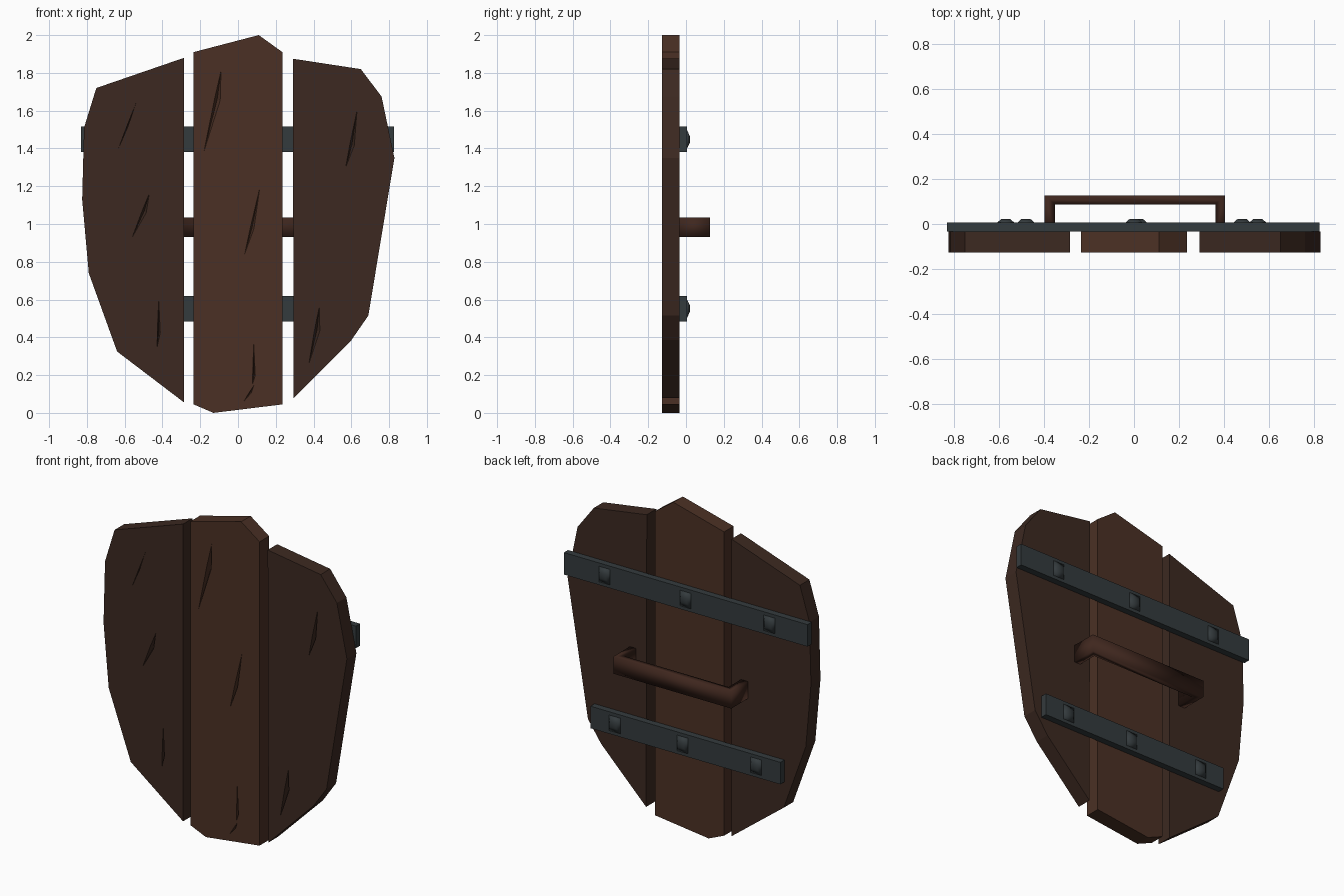
import bpy, bmesh
from mathutils import Vector

if "Cube" in bpy.data.objects:
    bpy.data.objects.remove(bpy.data.objects["Cube"])


def material(name, rgb):
    m = bpy.data.materials.new(name)
    m.diffuse_color = (*rgb, 1)
    m.use_nodes = True
    m.node_tree.nodes["Principled BSDF"].inputs["Base Color"].default_value = m.diffuse_color
    return m


dark_wood = material("dark_wood", (0.045, 0.022, 0.015))
mid_wood = material("mid_wood", (0.07, 0.03, 0.018))
iron = material("iron", (0.034, 0.043, 0.047))
grip_wood = material("grip_wood", (0.05, 0.02, 0.013))
FRONT, BACK = -0.126, -0.034


def finish(name, bm, mat, smooth=False):
    bmesh.ops.recalc_face_normals(bm, faces=bm.faces)
    for f in bm.faces:
        f.smooth = smooth
    me = bpy.data.meshes.new(name)
    bm.to_mesh(me)
    bm.free()
    ob = bpy.data.objects.new(name, me)
    bpy.context.collection.objects.link(ob)
    if mat:
        me.materials.append(mat)
    return ob


def prism(name, pts, depth, mat):
    """Extrude a closed 3D outline along a vector."""
    bm = bmesh.new()
    face = bm.faces.new([bm.verts.new(p) for p in pts])
    ext = bmesh.ops.extrude_face_region(bm, geom=[face])["geom"]
    bmesh.ops.translate(bm, vec=depth, verts=[g for g in ext if isinstance(g, bmesh.types.BMVert)])
    return finish(name, bm, mat)


def crack_cutter(a, b, width, t):
    """Slim pointed wedge that straddles the front face, widest at t."""
    bm = bmesh.new()
    a, b = Vector((a[0], FRONT, a[1])), Vector((b[0], FRONT, b[1]))
    side = (b - a).normalized().cross(Vector((0, 1, 0))) * width
    mid, dy = a.lerp(b, t), Vector((0, 0.03, 0))
    ring = [mid + side, mid + side * .4 + dy, mid - side * .1, mid + side * .4 - dy]
    top, low = bm.verts.new(a), bm.verts.new(b)
    ring = [bm.verts.new(p) for p in ring]
    for i in range(4):
        p, q = ring[i], ring[(i + 1) % 4]
        bm.faces.new((top, p, q))
        bm.faces.new((low, q, p))
    return finish("crack_cutter", bm, None)


def plank(name, outline, cracks, mat):
    ob = prism(name, [(x, FRONT, z) for x, z in outline], (0, BACK - FRONT, 0), mat)
    bpy.context.view_layer.objects.active = ob
    for crack in cracks:
        cutter = crack_cutter(*crack)
        mod = ob.modifiers.new("crack", "BOOLEAN")
        mod.operation, mod.solver, mod.object = "DIFFERENCE", "EXACT", cutter
        bpy.ops.object.modifier_apply(modifier=mod.name)
        bpy.data.objects.remove(cutter)


# Planks with carved cracks
plank("left_plank",
      [(-.285, 1.88), (-.75, 1.72), (-.815, 1.51), (-.825, 1.13), (-.79, .74), (-.64, .325), (-.285, .055)],
      [((-.54, 1.64), (-.635, 1.395), .005, .5), ((-.47, 1.16), (-.56, .93), .022, .4),
       ((-.42, .6), (-.428, .35), .014, .7)], dark_wood)
plank("middle_plank",
      [(-.235, 1.91), (.11, 2.0), (.235, 1.91), (.235, .045), (-.13, 0), (-.235, .045)],
      [((-.09, 1.81), (-.18, 1.385), .028, .35), ((.115, 1.19), (.035, .84), .018, .6),
       ((.083, .37), (.078, .155), .012, .8), ((.084, .145), (.03, .06), .009, .4)], mid_wood)
plank("right_plank",
      [(.29, 1.875), (.65, 1.82), (.76, 1.675), (.828, 1.35), (.69, .515), (.60, .385), (.295, .08)],
      [((.63, 1.6), (.57, 1.3), .022, .6), ((.43, .56), (.375, .26), .026, .4)], dark_wood)


def bolt(name, x, z):
    bm = bmesh.new()
    bmesh.ops.create_cube(bm, size=1)
    for v in bm.verts:
        out = v.co.y > 0
        v.co = (x + v.co.x * (.04 if out else .09), 0.022 if out else 0.0,
                z + v.co.z * (.03 if out else .12))
    finish(name, bm, iron, True)


# Iron bands with square bolts on the back
for label, x0, x1, z0, z1, bolts in (("upper", -.83, .825, 1.38, 1.515, (-.57, 0, .55)),
                                     ("lower", -.645, .645, .485, .62, (-.48, .02, .48))):
    prism(label + "_band", [(x0, BACK, z0), (x1, BACK, z0), (x1, BACK, z1), (x0, BACK, z1)],
          (0, .04, 0), iron)
    for i, x in enumerate(bolts):
        bolt(f"{label}_bolt_{i + 1}", x, (z0 + z1) / 2)

# Handle: a square U bracket
U = [(-.397, BACK), (-.35, BACK), (-.35, .087), (.362, .087), (.362, BACK),
     (.405, BACK), (.405, .127), (-.397, .127)]
handle = prism("handle", [(x, y, .93) for x, y in U], (0, 0, .105), grip_wood)
handle.data.shade_smooth()
